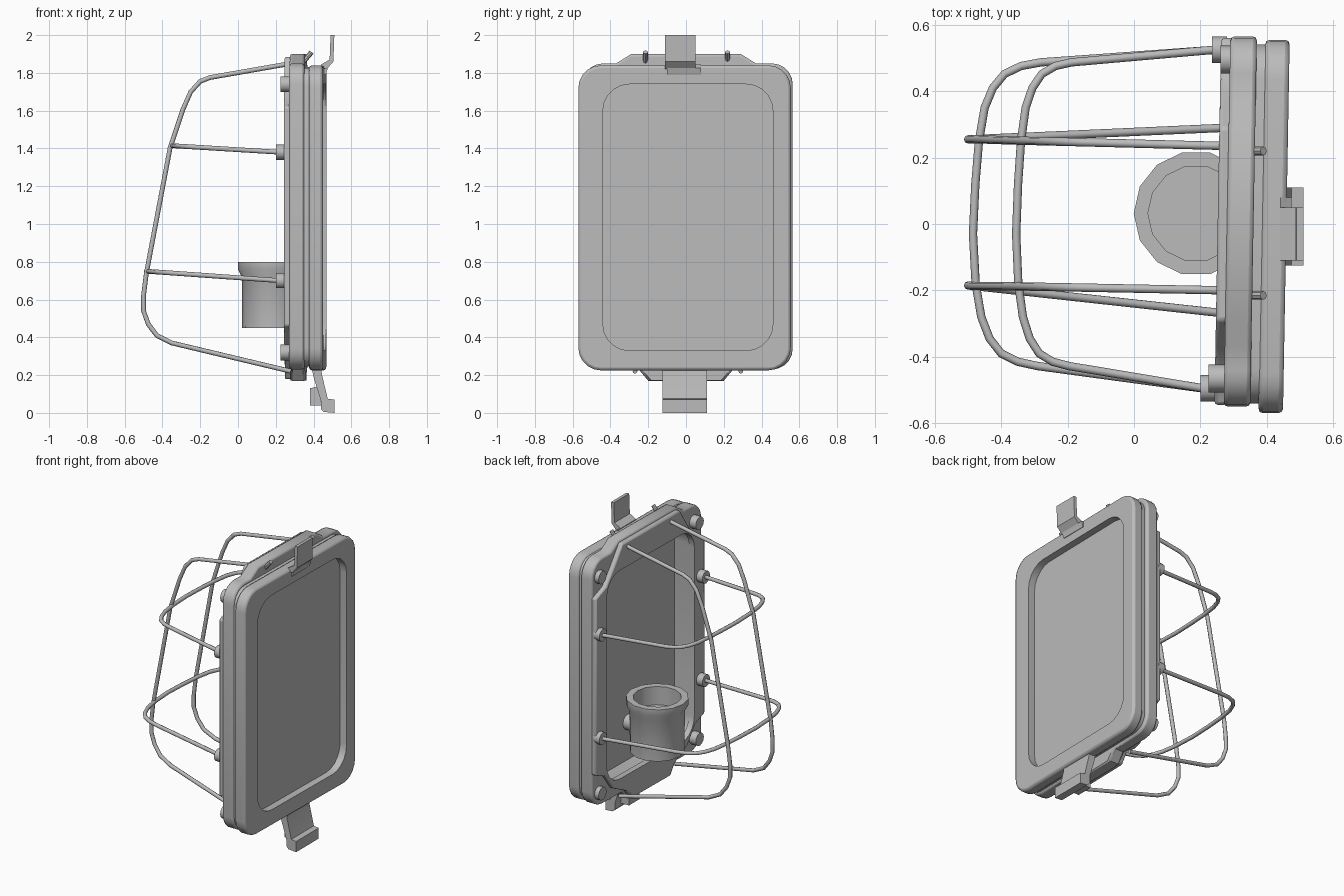
import bpy
import bmesh
import math
from mathutils import Vector, Matrix

if "Cube" in bpy.data.objects:
    bpy.data.objects.remove(bpy.data.objects["Cube"], do_unlink=True)

grey = bpy.data.materials.new("painted grey metal")
GREY = (0.5, 0.5, 0.5, 1)
grey.diffuse_color = GREY
grey.use_nodes = True
grey.node_tree.nodes["Principled BSDF"].inputs["Base Color"].default_value = GREY

SKEW = 0.018  # the lamp body is turned slightly about the vertical


def finish(obj, angle=35, bevel=0):
    """Add material, optional soft outer edges and shading."""
    obj.data.materials.clear()
    obj.data.materials.append(grey)
    bpy.ops.object.select_all(action="DESELECT")
    obj.select_set(True)
    bpy.context.view_layer.objects.active = obj
    if bevel:
        mod = obj.modifiers.new("soft edges", "BEVEL")
        mod.width = bevel
        mod.segments = 2
        mod.limit_method = "WEIGHT"
    bpy.ops.object.shade_smooth_by_angle(angle=math.radians(angle))
    return obj


def from_bmesh(name, bm):
    mesh = bpy.data.meshes.new(name)
    bm.to_mesh(mesh)
    bm.free()
    obj = bpy.data.objects.new(name, mesh)
    bpy.context.collection.objects.link(obj)
    return obj


def pull(bm, offset):
    """Extrude all faces by an offset."""
    ext = bmesh.ops.extrude_face_region(bm, geom=bm.faces[:])
    moved = [g for g in ext["geom"] if isinstance(g, bmesh.types.BMVert)]
    bmesh.ops.translate(bm, verts=moved, vec=offset)
    bmesh.ops.recalc_face_normals(bm, faces=bm.faces[:])


def rounded(y0, y1, z0, z1, r, steps=5):
    """Rounded rectangle outline in the upright plane."""
    pts = []
    for k, (y, z) in enumerate([(y1 - r, z1 - r), (y0 + r, z1 - r),
                                (y0 + r, z0 + r), (y1 - r, z0 + r)]):
        for i in range(steps + 1):
            a = (k + i / steps) * math.pi / 2
            pts.append((y + r * math.cos(a), z + r * math.sin(a)))
    return pts


def plate(name, outlines, x0, x1, bevel=0):
    """Upright slab between x0 and x1; later outlines are holes."""
    bm = bmesh.new()
    edges = []
    for outline in outlines:
        vs = [bm.verts.new((x0 + SKEW * y, y, z)) for y, z in outline]
        edges += [bm.edges.new((v, vs[i - 1])) for i, v in enumerate(vs)]
    bmesh.ops.triangle_fill(bm, edges=edges, use_beauty=True)
    pull(bm, (x1 - x0, 0, 0))
    # only the outer rim is softened, holes stay crisp
    weight = bm.edges.layers.float.new("bevel_weight_edge")
    rim = {(round(y, 4), round(z, 4)) for y, z in outlines[0]}
    for e in bm.edges:
        on_rim = all((round(v.co.y, 4), round(v.co.z, 4)) in rim for v in e.verts)
        if on_rim and e.calc_face_angle(0) > 0.9:
            e[weight] = 1
    return finish(from_bmesh(name, bm), bevel=bevel)


def strip(name, profile, y0, y1):
    """Clip shape: side profile (x, z) pulled along y."""
    bm = bmesh.new()
    bm.faces.new([bm.verts.new((x, y0, z)) for x, z in profile])
    pull(bm, (0, y1 - y0, 0))
    return finish(from_bmesh(name, bm))


def rod(name, a, b, r, sides=12):
    """Cylinder from a to b."""
    a, b = Vector(a), Vector(b)
    bm = bmesh.new()
    turn = (b - a).to_track_quat("Z", "Y").to_matrix().to_4x4()
    bmesh.ops.create_cone(bm, cap_ends=True, segments=sides, radius1=r, radius2=r,
                          depth=(b - a).length,
                          matrix=Matrix.Translation((a + b) / 2) @ turn)
    return finish(from_bmesh(name, bm))


def wire(name, points, r=0.0125):
    """Round bar bent through the points."""
    curve = bpy.data.curves.new(name, "CURVE")
    curve.dimensions = "3D"
    curve.bevel_depth = r
    curve.bevel_resolution = 2
    curve.use_fill_caps = True
    spline = curve.splines.new("POLY")
    spline.points.add(len(points) - 1)
    for p, co in zip(spline.points, points):
        p.co = (*co, 1)
    obj = bpy.data.objects.new(name, curve)
    bpy.context.collection.objects.link(obj)
    bpy.ops.object.select_all(action="DESELECT")
    obj.select_set(True)
    bpy.context.view_layer.objects.active = obj
    bpy.ops.object.convert(target="MESH")
    return finish(bpy.context.object, 60)


# Rear housing, recessed panel and gasket
window = rounded(-0.44, 0.46, 0.33, 1.74, 0.14)
plate("rear_housing", [rounded(-0.57, 0.555, 0.225, 1.84, 0.12), window], 0.385, 0.459, 0.014)
plate("rear_panel", [rounded(-0.46, 0.48, 0.31, 1.76, 0.14)], 0.4, 0.412)
plate("gasket", [rounded(-0.54, 0.54, 0.245, 1.83, 0.1), window], 0.35, 0.39)

# Front ring with stepped top and bottom lugs
lower = [(0.25, 0.23), (0.2, 0.17), (-0.2, 0.17), (-0.25, 0.23)]
upper = [(-0.37, 1.85), (-0.29, 1.9), (0.29, 1.9), (0.37, 1.85)]
base = rounded(-0.55, 0.565, 0.23, 1.85, 0.11)
outline = base[:6] + upper[::-1] + base[6:18] + lower[::-1] + base[18:]
plate("front_ring", [outline, window], 0.28, 0.36, 0.012)

# Raised face with corners cut back around the bolts
raised = [(0.56, 0.46), (0.56, 1.62), (0.46, 1.66), (0.38, 1.76), (0.29, 1.885),
          (-0.29, 1.885), (-0.37, 1.76), (-0.45, 1.66), (-0.545, 1.62), (-0.545, 0.46),
          (-0.45, 0.42), (-0.37, 0.31), (-0.24, 0.24), (-0.2, 0.18), (0.2, 0.18),
          (0.24, 0.24), (0.38, 0.31), (0.46, 0.42)]
opening = rounded(-0.435, 0.45, 0.35, 1.72, 0.13)
plate("raised_face", [raised, opening], 0.252, 0.29, 0.01)

# Corner bolts and side bosses for the guard
for side, y_bolt, y_boss, x in (("left", 0.495, 0.525, 0.235), ("right", -0.465, -0.495, 0.2)):
    for level, z_bolt, z_boss in (("upper", 1.74, 1.38), ("lower", 0.32, 0.7)):
        rod(f"{level}_{side}_bolt", (x + 0.025, y_bolt, z_bolt), (0.3, y_bolt, z_bolt), 0.042)
        rod(f"{level}_{side}_boss", (x, y_boss, z_boss), (0.28, y_boss, z_boss), 0.04)

# Upright guard wires
side_path = [(0.28, 1.85), (-0.15, 1.775), (-0.2, 1.755), (-0.25, 1.7), (-0.29, 1.61),
             (-0.36, 1.4), (-0.485, 0.74), (-0.5, 0.62), (-0.5, 0.54), (-0.475, 0.47),
             (-0.43, 0.41), (-0.35, 0.37), (0.28, 0.22)]
for name, top, mid, bottom in (("left", 0.235, 0.255, 0.29), ("right", -0.2, -0.185, -0.27)):
    pts = []
    for x, z in side_path:
        t = max(0, (x + 0.5) / 0.78)
        end = top if z > 1 else bottom
        pts.append((x, mid + (end - mid) * t, z))
    wire(f"{name}_upright_wire", pts)

# Cross guard wires, the upper one shallower
cross = [(0.25, 0.525), (-0.28, 0.487), (-0.34, 0.476), (-0.39, 0.452), (-0.425, 0.41),
         (-0.45, 0.35), (-0.467, 0.25), (-0.478, 0.12), (-0.485, -0.03), (-0.477, -0.18),
         (-0.46, -0.28), (-0.435, -0.345), (-0.4, -0.39), (-0.35, -0.415), (-0.29, -0.428),
         (0.22, -0.497)]
for name, z0, z1, reach in (("upper", 1.38, 1.415, 0.575), ("lower", 0.7, 0.75, 0.705)):
    pts = []
    for x, y in cross:
        t = (0.22 - x) / 0.705
        pts.append((0.22 - t * reach, y, z0 + (z1 - z0) * t))
    wire(f"{name}_cross_wire", pts)

# Bulb socket: lathed cup with flared rim
bm = bmesh.new()
cup = [(0, 0.45), (0.165, 0.45), (0.167, 0.72), (0.188, 0.76), (0.188, 0.8),
       (0.145, 0.8), (0.145, 0.68), (0, 0.68)]
verts = [bm.verts.new((r, 0, z)) for r, z in cup]
edges = [bm.edges.new(p) for p in zip(verts, verts[1:])]
bmesh.ops.spin(bm, geom=verts + edges, cent=(0, 0, 0), axis=(0, 0, 1),
               angle=math.tau, steps=14)
bmesh.ops.remove_doubles(bm, verts=bm.verts[:], dist=0.0005)
bmesh.ops.recalc_face_normals(bm, faces=bm.faces[:])
bmesh.ops.translate(bm, verts=bm.verts[:], vec=(0.187, 0.032, 0))
finish(from_bmesh("bulb_socket", bm))
rod("socket_mount", (0.3, 0.032, 0.58), (0.405, 0.032, 0.58), 0.05)

# Top latch: sloping foot and upright tab
strip("top_latch_tab", [(0.44, 1.82), (0.47, 1.82), (0.505, 1.86), (0.51, 2.0),
                        (0.49, 2.0), (0.485, 1.87), (0.44, 1.845)], -0.11, 0.05)
strip("top_latch_foot", [(0.44, 1.8), (0.465, 1.79), (0.475, 1.825), (0.44, 1.845)],
      -0.1, 0.08)

# Bottom latch with hooked end and roller
strip("bottom_latch", [(0.39, 0.24), (0.4, 0.19), (0.44, 0.06), (0.44, 0.02), (0.455, 0.005),
                       (0.51, 0.0), (0.51, 0.07), (0.475, 0.075), (0.445, 0.2), (0.44, 0.24)],
      -0.125, 0.11)
strip("latch_catch", [(0.38, 0.04), (0.44, 0.04), (0.43, 0.14), (0.38, 0.13)], -0.06, 0.05)

# Hinge pins on the top edge
for side, y in (("left", 0.22), ("right", -0.215)):
    rod(f"{side}_hinge_pin", (0.33, y, 1.84), (0.39, y, 1.91), 0.013, 8)
